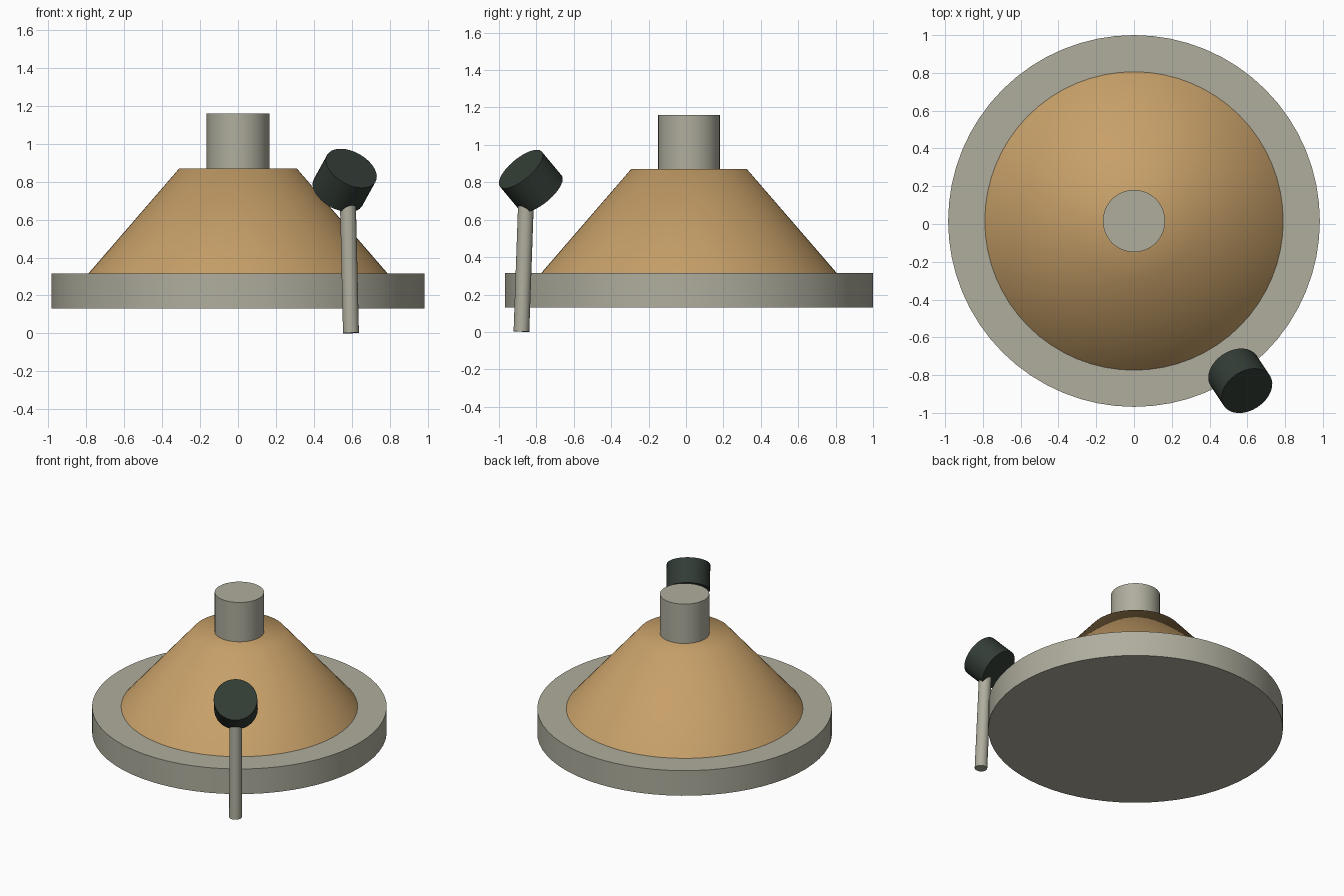
import bpy
import math
from mathutils import Vector

if "Cube" in bpy.data.objects:
    bpy.data.objects.remove(bpy.data.objects["Cube"], do_unlink=True)


def make_material(name, rgb):
    mat = bpy.data.materials.new(name)
    mat.use_nodes = True
    colour = (*rgb, 1.0)
    mat.diffuse_color = colour
    mat.node_tree.nodes["Principled BSDF"].inputs["Base Color"].default_value = colour
    return mat


metal = make_material("warm_grey_metal", (0.43, 0.42, 0.34))
wood = make_material("tan_wood", (0.57, 0.35, 0.14))
rubber = make_material("dark_green_black", (0.032, 0.045, 0.036))


def tapered_rod(name, start, end, r_start, r_end, mat, sides):
    """Round solid running from start to end."""
    start, end = Vector(start), Vector(end)
    axis = end - start
    bpy.ops.mesh.primitive_cone_add(
        vertices=sides, radius1=r_start, radius2=r_end, depth=axis.length,
        end_fill_type='TRIFAN', location=(start + end) / 2,
        rotation=axis.to_track_quat('Z', 'Y').to_euler())
    obj = bpy.context.object
    obj.name = name
    obj.data.materials.append(mat)
    bpy.ops.object.shade_smooth_by_angle(angle=math.radians(60))
    return obj


CENTRE_Y = 0.016
OUTWARD = Vector((0.554, -0.833, 0)).normalized()


def at(radius, z):
    """Point at a distance from the main axis, towards the handle."""
    return Vector((0, CENTRE_Y, z)) + OUTWARD * radius


def upright(name, z0, z1, r0, r1, mat, sides):
    return tapered_rod(name, at(0, z0), at(0, z1), r0, r1, mat, sides)


# Main body: disc, sloping cone and post
upright("base_disc", 0.13, 0.315, 0.984, 0.984, metal, 64)
upright("cone_body", 0.315, 0.87, 0.79, 0.31, wood, 64)
upright("top_post", 0.87, 1.16, 0.165, 0.165, metal, 32)

# Handle: thin leaning rod with a tilted knob
tapered_rod("handle_rod", at(1.076, 0.002), at(1.045, 0.73), 0.042, 0.042, metal, 24)
knob_centre = at(1.016, 0.807)
half_length = (OUTWARD + Vector((0, 0, 1))).normalized() * 0.09
tapered_rod("handle_knob", knob_centre - half_length, knob_centre + half_length,
            0.146, 0.146, rubber, 32)
